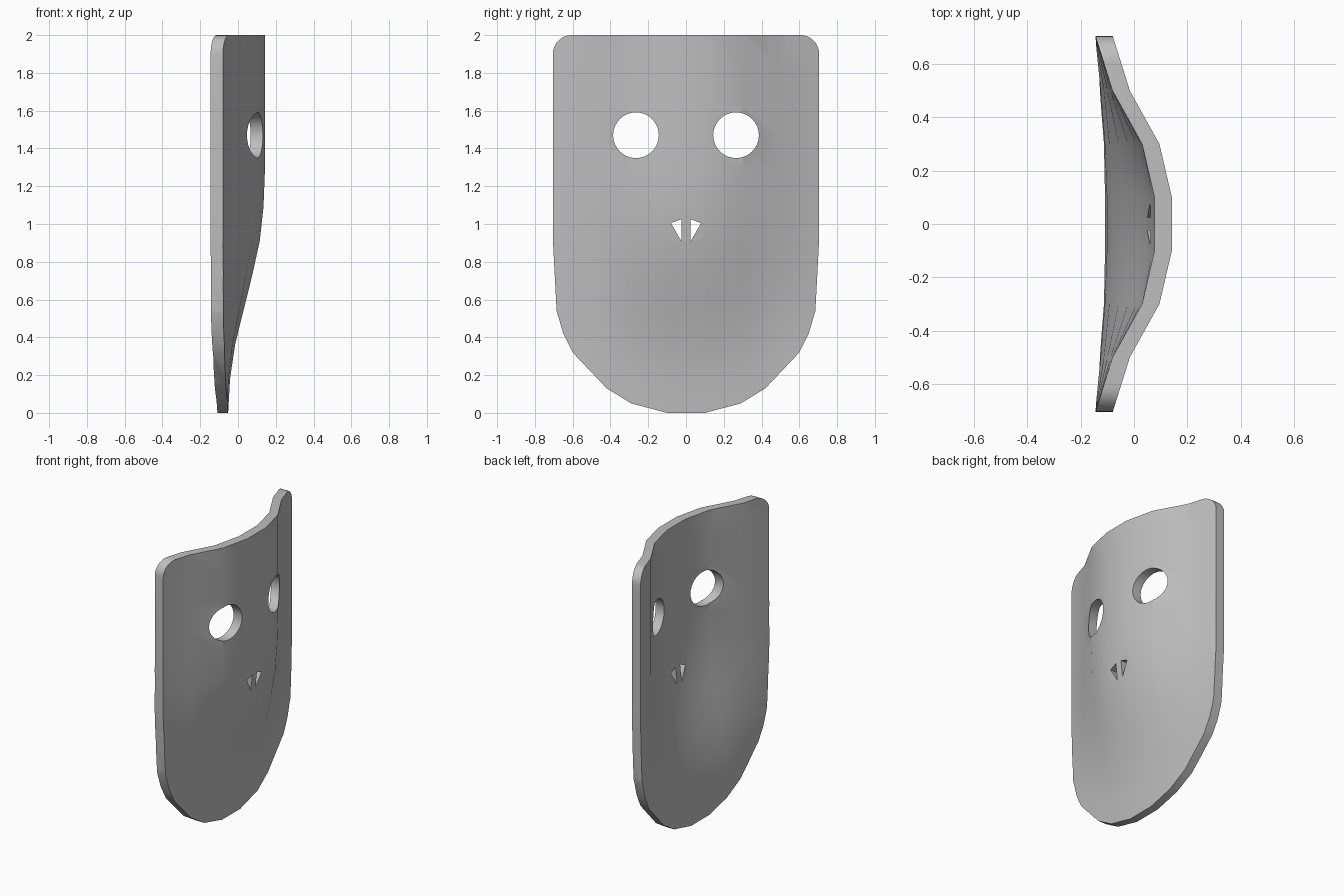
import bpy
import bmesh
from math import sin, cos, pi

if "Cube" in bpy.data.objects:
    bpy.data.objects.remove(bpy.data.objects["Cube"], do_unlink=True)

grey = bpy.data.materials.new("mask grey")
grey.use_nodes = True
GREY = (0.52, 0.52, 0.52, 1)
grey.diffuse_color = GREY
grey.node_tree.nodes["Principled BSDF"].inputs["Base Color"].default_value = GREY


def finish(name, bm):
    bmesh.ops.recalc_face_normals(bm, faces=bm.faces[:])
    mesh = bpy.data.meshes.new(name)
    bm.to_mesh(mesh)
    bm.free()
    mesh.materials.append(grey)
    obj = bpy.data.objects.new(name, mesh)
    bpy.context.scene.collection.objects.link(obj)
    return obj


def prism(name, outline):
    """Extrude a (y, z) outline along x."""
    bm = bmesh.new()
    base = bm.faces.new([bm.verts.new((-0.4, y, z)) for y, z in outline])
    moved = bmesh.ops.extrude_face_region(bm, geom=[base])["geom"]
    for v in moved:
        if isinstance(v, bmesh.types.BMVert):
            v.co.x += 0.8
    return finish(name, bm)


def cut(target, tool, operation):
    mod = target.modifiers.new(tool.name, 'BOOLEAN')
    mod.operation = operation
    mod.solver = 'EXACT'
    mod.object = tool
    bpy.context.view_layer.objects.active = target
    bpy.ops.object.modifier_apply(modifier=mod.name)
    bpy.data.objects.remove(tool, do_unlink=True)


# Curved shell: centre-line profile blended across the width
half = [(0.1, 1), (0.3, 0.79), (0.5, 0.29), (0.72, -0.02)]
across = [(-y, s) for y, s in reversed(half)] + half
centre = [-0.055, -0.042, -0.015, 0.03, 0.075, 0.115, 0.135] + [0.142] * 5
EDGE = -0.08

bm = bmesh.new()
sheet = []
for i, c in enumerate(centre):
    z = i * 2 / 11
    height = -0.05 if i == 0 else 2.05 if i == 11 else z
    thick = 0.055 + 0.01 * min(1, z / 0.4)
    front = [bm.verts.new((EDGE + (c - EDGE) * s, y, height)) for y, s in across]
    back = [bm.verts.new((v.co.x - thick, v.co.y, height)) for v in front]
    sheet.append(front + back[::-1])
for low, high in zip(sheet, sheet[1:]):
    for k in range(len(low)):
        n = (k + 1) % len(low)
        bm.faces.new((low[k], low[n], high[n], high[k]))
bm.faces.new(sheet[0])
bm.faces.new(sheet[-1])
bmesh.ops.triangulate(bm, faces=bm.faces[:])
mask = finish("face_mask", bm)

# Outline with rounded top corners and a tapering chin
side = [(0.1, 0), (0.29, 0.05), (0.42, 0.13), (0.6, 0.32), (0.65, 0.42),
        (0.685, 0.54), (0.705, 0.92)]
side += [(0.605 + 0.1 * cos(a * pi / 16), 1.9 + 0.1 * sin(a * pi / 16)) for a in range(9)]
cut(mask, prism("outline", side + [(-y, z) for y, z in reversed(side)]), 'INTERSECT')

# Eye holes and nostril slits
nostril = [(0.08, 1.005), (0.025, 1.025), (0.025, 0.91)]
for sign in (-1, 1):
    eye = [(sign * 0.265 + 0.121 * cos(a * pi / 16), 1.47 + 0.121 * sin(a * pi / 16))
           for a in range(32)]
    cut(mask, prism("eye_hole", eye), 'DIFFERENCE')
    cut(mask, prism("nostril_hole", [(sign * y, z) for y, z in nostril]), 'DIFFERENCE')

# Smooth curved faces, sharp rims
bpy.ops.object.select_all(action='DESELECT')
mask.select_set(True)
bpy.context.view_layer.objects.active = mask
bpy.ops.object.shade_smooth_by_angle(angle=pi / 6)
